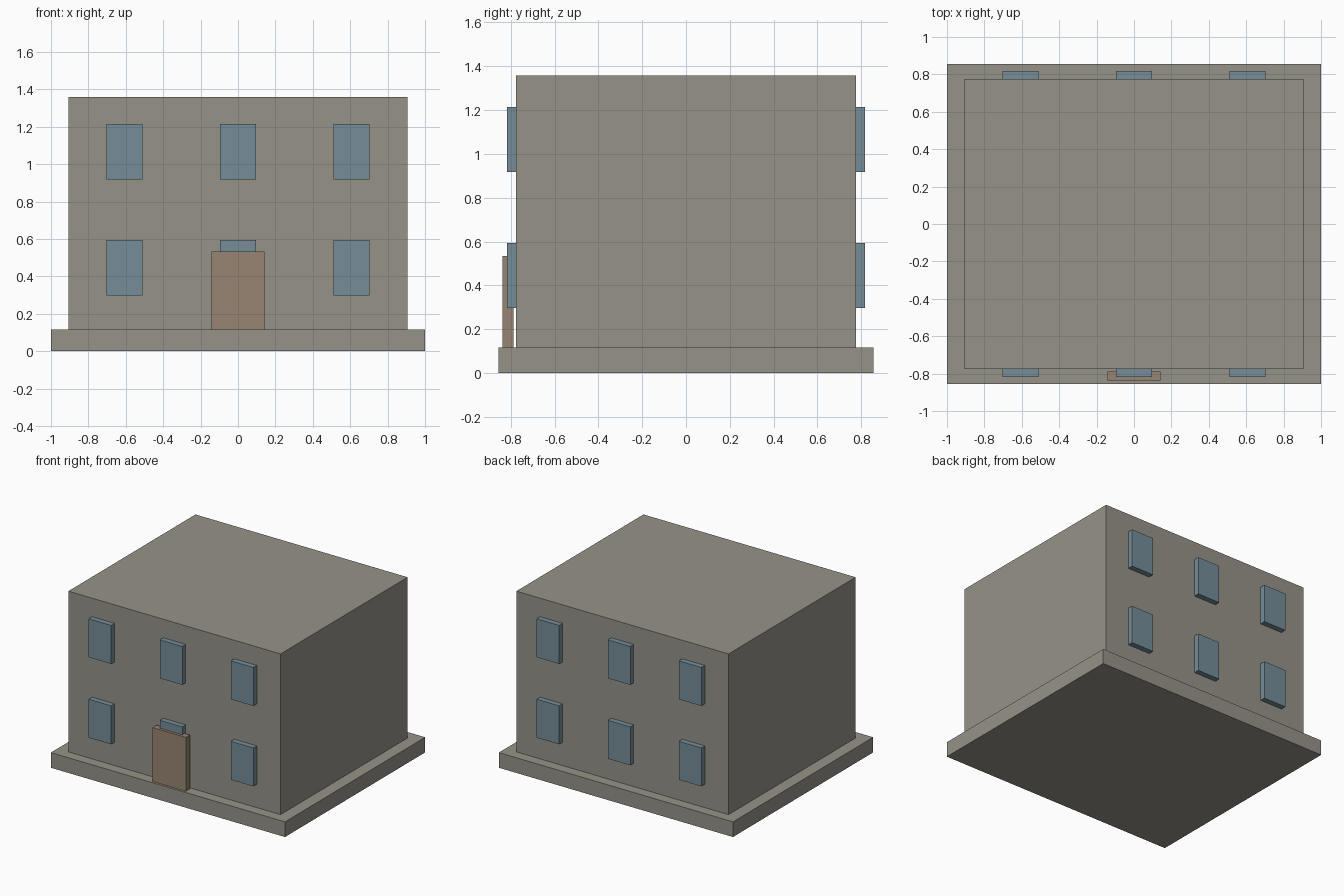
import bpy

default_cube = bpy.data.objects.get("Cube")
if default_cube:
    bpy.data.objects.remove(default_cube, do_unlink=True)


def material(name, rgb):
    mat = bpy.data.materials.new(name)
    mat.use_nodes = True
    colour = (*rgb, 1.0)
    mat.diffuse_color = colour
    mat.node_tree.nodes["Principled BSDF"].inputs["Base Color"].default_value = colour
    return mat


stone = material("warm_grey_stone", (0.305, 0.29, 0.25))
glass = material("blue_grey_glass", (0.18, 0.268, 0.32))
wood = material("brown_wood", (0.314, 0.235, 0.171))


def box(name, mat, x, y, z):
    """Box spanning the given (low, high) range on each axis."""
    spans = (x, y, z)
    bpy.ops.mesh.primitive_cube_add(size=1, location=[(a + b) / 2 for a, b in spans])
    obj = bpy.context.object
    obj.name = name
    obj.scale = [b - a for a, b in spans]
    bpy.ops.object.transform_apply(location=False, rotation=False, scale=True)
    obj.data.materials.append(mat)
    return obj


PLINTH_TOP = 0.117
WALL_Y = 0.775

# Plinth and main block
box("plinth", stone, (-1, 1), (-0.855, 0.855), (0, PLINTH_TOP))
box("walls", stone, (-0.906, 0.906), (-WALL_Y, WALL_Y), (PLINTH_TOP, 1.358))

# Front door, standing just proud of the wall
box("front_door", wood, (-0.142, 0.142), (-0.838, -0.788), (PLINTH_TOP, 0.533))

# Two rows of three windows on the front and back
sides = {"front": (-0.817, -WALL_Y), "back": (WALL_Y, 0.817)}
rows = {"lower": 0.297, "upper": 0.918}
columns = {"right": -0.607, "middle": 0, "left": 0.607}
for side, depth in sides.items():
    for row, sill in rows.items():
        for column, x in columns.items():
            box(f"{side}_{row}_{column}_window", glass,
                (x - 0.096, x + 0.096), depth, (sill, sill + 0.297))
